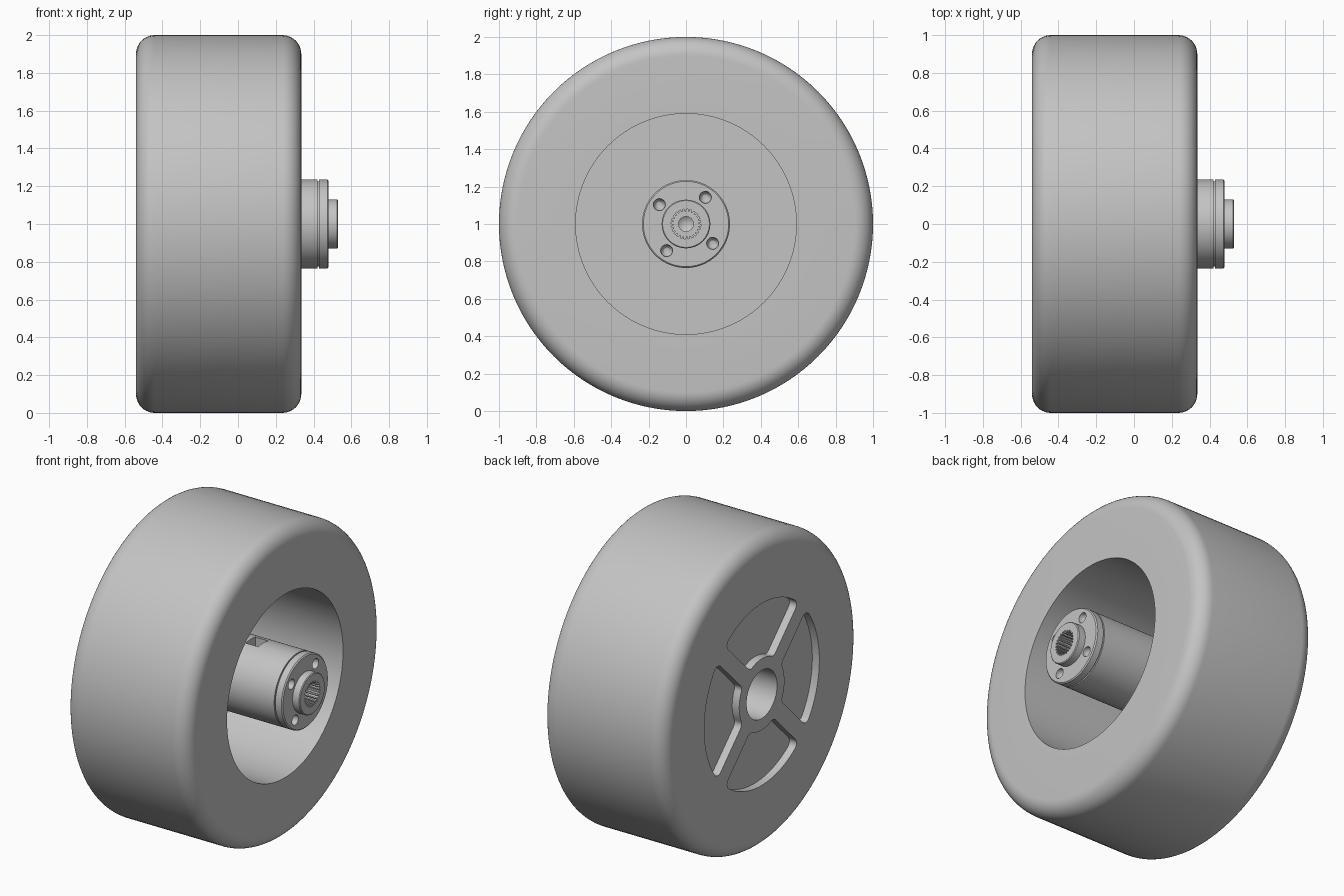
import bpy, bmesh
from math import sin, cos, asin, pi, radians

if "Cube" in bpy.data.objects:
    bpy.data.objects.remove(bpy.data.objects["Cube"])

grey = bpy.data.materials.new("light_grey")
grey.diffuse_color = (0.55, 0.55, 0.55, 1)
grey.use_nodes = True
grey.node_tree.nodes["Principled BSDF"].inputs["Base Color"].default_value = grey.diffuse_color
AXLE = 1.0  # axle height


def finish(name, bm):
    bmesh.ops.remove_doubles(bm, verts=bm.verts, dist=1e-5)
    bmesh.ops.recalc_face_normals(bm, faces=bm.faces)
    me = bpy.data.meshes.new(name)
    bm.to_mesh(me)
    bm.free()
    me.materials.append(grey)
    ob = bpy.data.objects.new(name, me)
    bpy.context.collection.objects.link(ob)
    return ob


def lathe(name, profile, seg, cy=0, cz=0, closed=True):
    """Spin (x, radius) points around an axis parallel to x."""
    bm = bmesh.new()
    vs = [bm.verts.new((x, 0, r)) for x, r in profile]
    pairs = list(zip(vs, vs[1:] + vs[:1])) if closed else list(zip(vs, vs[1:]))
    es = [bm.edges.new(p) for p in pairs]
    bmesh.ops.spin(bm, geom=vs + es, cent=(0, 0, 0), axis=(1, 0, 0),
                   angle=2 * pi, steps=seg, use_merge=True)
    bmesh.ops.translate(bm, verts=bm.verts, vec=(0, cy, AXLE + cz))
    return finish(name, bm)


def prism(name, outline, x0, x1):
    """Extrude a (y, z) outline along x."""
    bm = bmesh.new()
    f = bm.faces.new([bm.verts.new((x0, y, AXLE + z)) for y, z in outline])
    ext = bmesh.ops.extrude_face_region(bm, geom=[f])["geom"]
    bmesh.ops.translate(bm, vec=(x1 - x0, 0, 0),
                        verts=[v for v in ext if isinstance(v, bmesh.types.BMVert)])
    return finish(name, bm)


def cut(target, cutters):
    bpy.context.view_layer.objects.active = target
    for c in cutters:
        m = target.modifiers.new("cut", 'BOOLEAN')
        m.operation, m.solver, m.object = 'DIFFERENCE', 'EXACT', c
        bpy.ops.object.modifier_apply(modifier=m.name)
        bpy.data.objects.remove(c)


def smooth(ob):
    bpy.ops.object.select_all(action='DESELECT')
    ob.select_set(True)
    bpy.context.view_layer.objects.active = ob
    bpy.ops.object.shade_smooth_by_angle(angle=radians(30))


def fillet(cx, cr, rad, a0, a1, n=10):
    return [(cx + rad * cos(a0 + (a1 - a0) * i / n),
             cr + rad * sin(a0 + (a1 - a0) * i / n)) for i in range(n + 1)]


def pocket_outline(turn, r_in=0.23, r_out=0.585, half_spoke=0.055, rho=0.04):
    """Sector between two spokes with rounded corners."""
    ro, ri, h = r_out - rho, r_in + rho, half_spoke + rho
    ao, ai = pi / 4 - asin(h / ro), pi / 4 - asin(h / ri)
    side, n = 0.75 * pi, 6
    walk = [(ro, ao * i / 12, ao * i / 12) for i in range(12)]
    walk += [(ro, ao, ao + (side - ao) * i / n) for i in range(n + 1)]
    walk += [(ri, ai, side + (pi + ai - side) * i / n) for i in range(n + 1)]
    walk += [(ri, ai * i / 6, pi + ai * i / 6) for i in range(5, -1, -1)]
    half = [(r * cos(a) + rho * cos(k), r * sin(a) + rho * sin(k)) for r, a, k in walk]
    pts = half + [(y, -z) for y, z in half[-2:0:-1]]
    c, s = cos(turn), sin(turn)
    return [(y * c - z * s, y * s + z * c) for y, z in pts]


# Wheel: rounded tread, deep cavity on the right, thin web on the left
profile = [(-0.54, 0.155)]
profile += fillet(-0.44, 0.9, 0.1, pi, pi / 2)
profile += fillet(0.235, 0.9, 0.1, pi / 2, 0)
profile += [(0.335, 0.59), (-0.44, 0.59), (-0.44, 0.155)]
wheel = lathe("wheel", profile, 128)
# Four shallow pockets leave a cross of spokes
cut(wheel, [prism("pocket_cutter", pocket_outline(k * pi / 2), -0.6, -0.49) for k in range(4)])
smooth(wheel)

# Hub: hollow barrel, groove, end flange and raised boss
hub = lathe("hub", [(0.3, 0), (0.3, 0.155), (-0.45, 0.155), (-0.45, 0.235),
                    (0.422, 0.235), (0.422, 0.225), (0.43, 0.225), (0.43, 0.235),
                    (0.473, 0.235), (0.48, 0.228), (0.48, 0.13), (0.525, 0.13),
                    (0.53, 0.125), (0.53, 0)], 96, closed=False)
# Splined socket and round centre hole
teeth = 24
spline = []
for i in range(teeth):
    for off, r in ((0, 0.068), (0.4, 0.068), (0.5, 0.08), (0.9, 0.08)):
        a = 2 * pi * (i + off) / teeth
        spline.append((r * cos(a), r * sin(a)))
cutters = [prism("socket_cutter", spline, 0.42, 0.6),
           lathe("centre_cutter", [(0.35, 0), (0.38, 0.04), (0.45, 0.04), (0.45, 0)],
                 32, closed=False)]
# Four flange holes with domed bottoms
for k in range(4):
    a = radians(54 + 90 * k)
    cutters.append(lathe("bolt_hole_cutter",
                         [(0.435, 0), (0.439, 0.016), (0.45, 0.027), (0.465, 0.032),
                          (0.5, 0.032), (0.5, 0)], 24,
                         0.176 * cos(a), 0.176 * sin(a), closed=False))
# Window in the top of the barrel
cutters.append(prism("window_cutter", [(-0.05, 0.1), (0.05, 0.1), (0.05, 0.3), (-0.05, 0.3)],
                     0.09, 0.18))
cut(hub, cutters)
smooth(hub)
